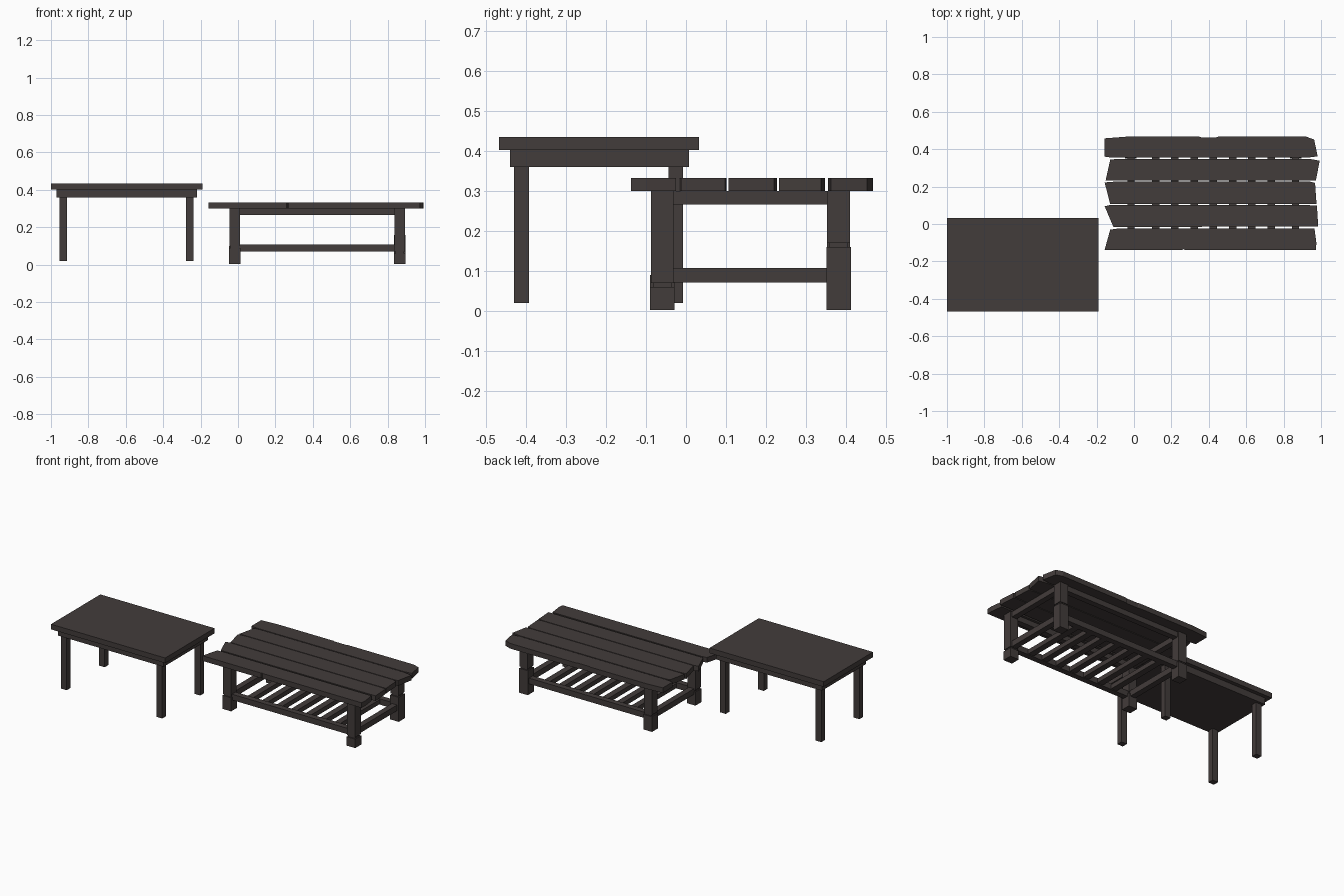
import bpy, bmesh

def material(name, col):
    m = bpy.data.materials.new(name)
    m.diffuse_color = (*col, 1)
    return m

WOOD = material("dark wood", (0.055, 0.045, 0.043))

def prism(name, pts, z0, z1):
    """Extrude an x-y outline from z0 to z1."""
    bm = bmesh.new()
    lo = [bm.verts.new((x, y, z0)) for x, y in pts]
    hi = [bm.verts.new((x, y, z1)) for x, y in pts]
    bm.faces.new(lo[::-1])
    bm.faces.new(hi)
    n = len(pts)
    for i in range(n):
        j = (i + 1) % n
        bm.faces.new((lo[i], lo[j], hi[j], hi[i]))
    bmesh.ops.recalc_face_normals(bm, faces=bm.faces)
    me = bpy.data.meshes.new(name)
    bm.to_mesh(me)
    bm.free()
    me.materials.append(WOOD)
    ob = bpy.data.objects.new(name, me)
    bpy.context.collection.objects.link(ob)
    return ob

def box(name, x0, x1, y0, y1, z0, z1):
    return prism(name, [(x0, y0), (x1, y0), (x1, y1), (x0, y1)], z0, z1)

# Plain table: top, apron slab, four straight legs
box("plain_top", -1.0, -0.19, -0.467, 0.033, 0.402, 0.435)
box("plain_apron", -0.97, -0.22, -0.44, 0.008, 0.36, 0.402)
for x in (-0.955, -0.277):
    for y in (-0.43, -0.044):
        box("plain_leg", x, x + 0.04, y, y + 0.037, 0.02, 0.36)

# Plank table: five rough-ended planks
planks = [
    [(-0.157, -0.138), (0.26, -0.138), (0.265, -0.134), (0.27, -0.138), (0.973, -0.138),
     (0.975, -0.10), (0.965, -0.025), (-0.09, -0.025), (-0.127, -0.03)],
    [(-0.11, -0.016), (0.985, -0.013), (0.978, 0.098), (0.93, 0.101), (-0.13, 0.101), (-0.157, 0.095)],
    [(-0.127, 0.106), (0.976, 0.106), (0.968, 0.22), (0.94, 0.227), (-0.1, 0.227), (-0.157, 0.222)],
    [(-0.152, 0.232), (0.972, 0.232), (0.993, 0.338), (0.94, 0.348), (-0.09, 0.348), (-0.127, 0.344)],
    [(-0.157, 0.36), (-0.12, 0.355), (0.93, 0.355), (0.982, 0.362), (0.963, 0.452), (0.92, 0.467),
     (0.45, 0.467), (0.44, 0.463), (0.36, 0.463), (0.35, 0.467), (-0.04, 0.467), (-0.157, 0.458)],
]
for p in planks:
    prism("plank", p, 0.30, 0.333)

# Legs, each split by a carved groove at its own height
def plank_leg(x, y, g):
    s = 0.057
    box("leg_foot", x - 0.002, x + s + 0.002, y - 0.002, y + s + 0.002, 0.003, g)
    box("leg_groove", x + 0.005, x + s - 0.005, y + 0.005, y + s - 0.005, g, g + 0.01)
    box("leg_post", x, x + s, y, y + s, g + 0.01, 0.30)

X0, X1, Y0, Y1 = -0.045, 0.836, -0.088, 0.353
plank_leg(X0, Y0, 0.09)
plank_leg(X1, Y0, 0.06)
plank_leg(X0, Y1, 0.10)
plank_leg(X1, Y1, 0.16)

# Upper and lower rails
for z0, z1 in ((0.266, 0.30), (0.071, 0.108)):
    for y in (Y0, Y1):
        box("long_rail", X0 + 0.05, X1 + 0.005, y + 0.01, y + 0.047, z0, z1)
    for x in (X0, X1):
        box("short_rail", x + 0.01, x + 0.047, Y0 + 0.05, Y1 + 0.005, z0, z1)

# Lower shelf slats
N = 7
for i in range(N):
    c = 0.012 + (0.836 - 0.012) * (i + 1) / (N + 1)
    box("shelf_slat", c - 0.02, c + 0.02, Y0 + 0.03, Y1 + 0.03, 0.075, 0.104)
